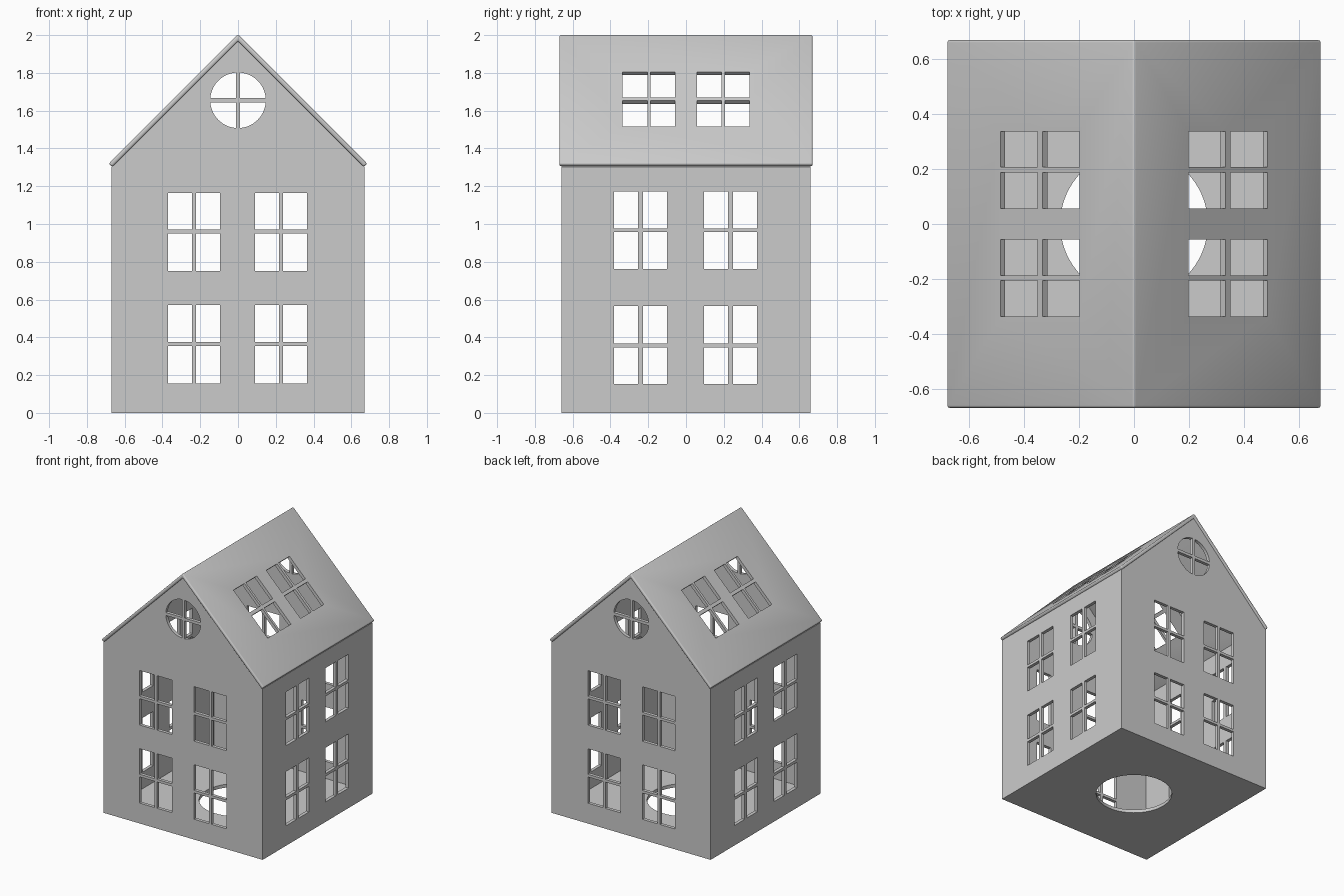
import bpy
import bmesh
import math
from mathutils import Vector

cube = bpy.data.objects.get("Cube")
if cube:
    bpy.data.objects.remove(cube, do_unlink=True)

APEX = 2.004      # height where the two outer roof planes meet
THICK = 0.025     # roof, wall and floor thickness
DROP = THICK * math.sqrt(2)
HALF_X, HALF_Y = 0.67, 0.66

grey = bpy.data.materials.new("plain grey")
grey.use_nodes = True
colour = (0.6, 0.6, 0.6, 1)
grey.diffuse_color = colour
grey.node_tree.nodes["Principled BSDF"].inputs["Base Color"].default_value = colour


def prisms(name, outlines, place, start, end):
    """Extrude 2D outlines between two depths; place(a, b, depth) gives the 3D point."""
    bm = bmesh.new()
    for outline in outlines:
        near = [bm.verts.new(place(a, b, start)) for a, b in outline]
        far = [bm.verts.new(place(a, b, end)) for a, b in outline]
        bm.faces.new(near)
        bm.faces.new(far[::-1])
        for i in range(len(near)):
            j = (i + 1) % len(near)
            bm.faces.new((near[j], near[i], far[i], far[j]))
    bmesh.ops.recalc_face_normals(bm, faces=bm.faces)
    mesh = bpy.data.meshes.new(name)
    bm.to_mesh(mesh)
    bm.free()
    mesh.materials.append(grey)
    obj = bpy.data.objects.new(name, mesh)
    bpy.context.collection.objects.link(obj)
    return obj


def apply_modifier(obj, mod):
    bpy.context.view_layer.objects.active = obj
    bpy.ops.object.modifier_apply(modifier=mod.name)


def cut(obj, cutter):
    mod = obj.modifiers.new("cut", 'BOOLEAN')
    mod.operation = 'DIFFERENCE'
    mod.solver = 'EXACT'
    mod.object = cutter
    apply_modifier(obj, mod)
    bpy.data.objects.remove(cutter, do_unlink=True)


def panes(columns, rows):
    return [[(a, c), (b, c), (b, d), (a, d)] for a, b in columns for c, d in rows]


def circle(radius, count=64):
    return [(radius * math.cos(math.tau * i / count), radius * math.sin(math.tau * i / count))
            for i in range(count)]


def along_y(a, b, depth):
    return Vector((a, depth, b))


def along_x(a, b, depth):
    return Vector((depth, a, b))


def along_z(a, b, depth):
    return Vector((a, b, depth))


# House walls with gables and floor, hollowed from a pentagon prism
top = APEX - DROP + 0.004
eave = top - HALF_X
walls = prisms("house_walls", [[(-HALF_X, 0), (HALF_X, 0), (HALF_X, eave), (0, top),
                                (-HALF_X, eave)]], along_y, -HALF_Y, HALF_Y)
inner = HALF_X - THICK
cut(walls, prisms("hollow", [[(-inner, THICK), (inner, THICK), (inner, 2.2), (-inner, 2.2)]],
                  along_y, THICK - HALF_Y, HALF_Y - THICK))

# Front and back window panes
cut(walls, prisms("front_panes", panes(
    [(-0.37, -0.243), (-0.222, -0.095), (0.09, 0.217), (0.238, 0.365)],
    [(0.155, 0.355), (0.375, 0.57), (0.75, 0.95), (0.97, 1.165)]), along_y, -1, 1))

# Side window panes
cut(walls, prisms("side_panes", panes(
    [(-0.38, -0.253), (-0.227, -0.1), (0.095, 0.223), (0.25, 0.375)],
    [(0.152, 0.347), (0.368, 0.565), (0.762, 0.957), (0.977, 1.172)]), along_x, -1, 1))

# Round gable windows, as four quarter panes around a cross of bars
radius, bar, centre = 0.147, 0.011, 1.655
first = math.asin(bar / radius)
step = (math.pi / 2 - 2 * first) / 14
quarter = [(bar, bar)] + [(radius * math.cos(first + i * step), radius * math.sin(first + i * step))
                          for i in range(15)]
cut(walls, prisms("round_panes", [[(sx * a, centre + sz * b) for a, b in quarter]
                                  for sx in (-1, 1) for sz in (-1, 1)], along_y, -1, 1))

# Round opening in the floor
cut(walls, prisms("floor_hole", [circle(0.269)], along_z, -0.1, 0.1))

# Roof: a folded slab with softened edges
tip = 0.684
low = tip - DROP / 2
roof = prisms("roof", [[(-tip, APEX - tip), (0, APEX), (tip, APEX - tip),
                        (low, APEX - DROP - low), (0, APEX - DROP), (-low, APEX - DROP - low)]],
              along_y, -0.67, 0.67)
bevel = roof.modifiers.new("soft_edges", 'BEVEL')
bevel.width = 0.009
bevel.segments = 3
apply_modifier(roof, bevel)

# Skylight panes, cut square to each roof slope
skylights = panes([(-0.337, -0.205), (-0.187, -0.057), (0.057, 0.187), (0.207, 0.337)],
                  [(0.198, 0.333), (0.351, 0.487)])
for side in (-1, 1):
    cut(roof, prisms("skylight_panes", skylights,
                     lambda y, u, n: Vector((side * (u + n), y, APEX - u + n)), -0.05, 0.05))

# Crisp corners, smooth curves
for obj in (walls, roof):
    bpy.ops.object.select_all(action='DESELECT')
    obj.select_set(True)
    bpy.context.view_layer.objects.active = obj
    bpy.ops.object.shade_smooth_by_angle(angle=math.radians(35))
